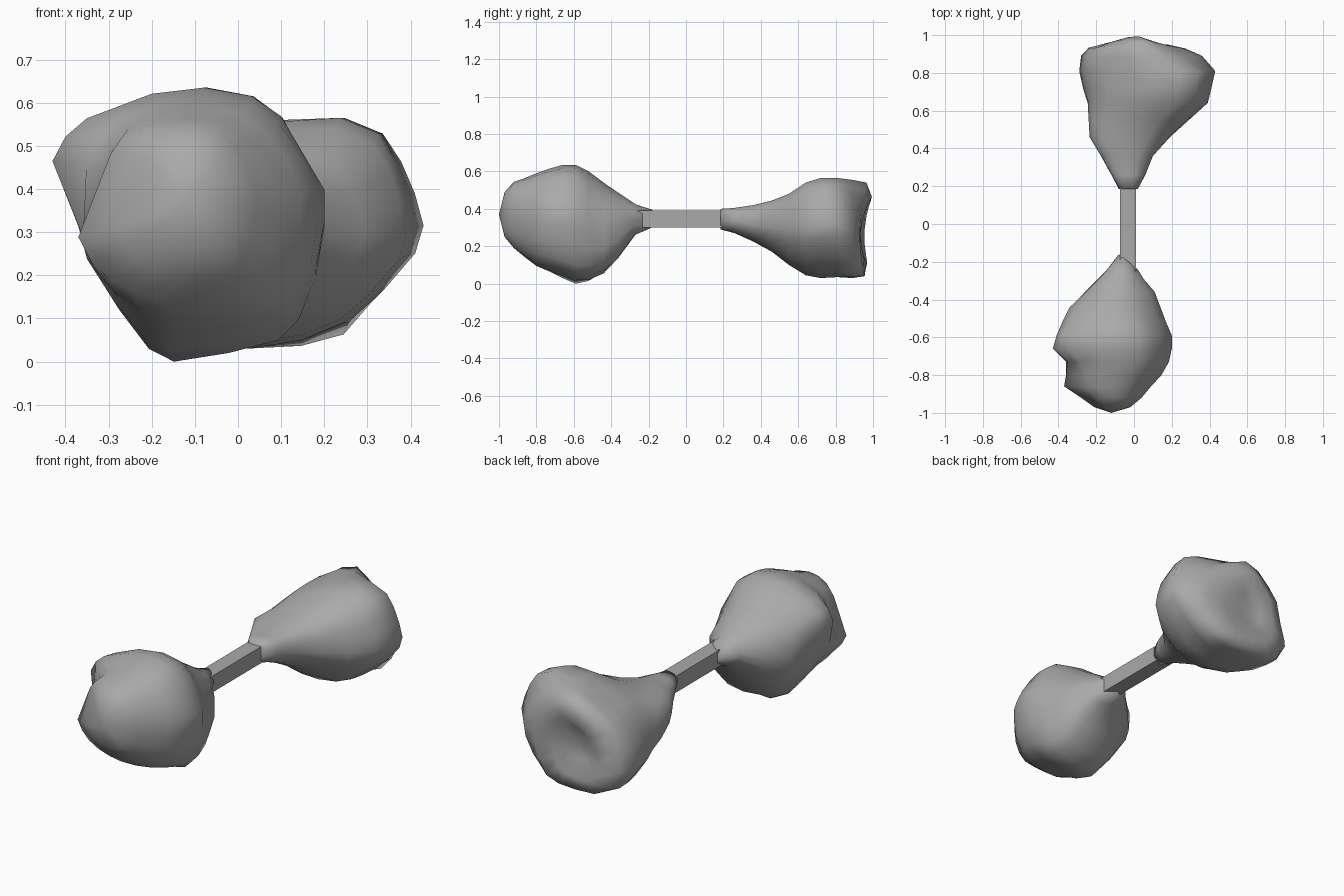
import bpy, bmesh

cube = bpy.data.objects.get("Cube")
if cube:
    bpy.data.objects.remove(cube, do_unlink=True)

grey = bpy.data.materials.new("stone grey")
grey.use_nodes = True
colour = (0.4, 0.4, 0.4, 1)
grey.diffuse_color = colour
grey.node_tree.nodes["Principled BSDF"].inputs["Base Color"].default_value = colour


def add_object(name, bm, smooth):
    bmesh.ops.recalc_face_normals(bm, faces=bm.faces)
    mesh = bpy.data.meshes.new(name)
    bm.to_mesh(mesh)
    bm.free()
    mesh.materials.append(grey)
    if smooth:
        mesh.shade_smooth()
    obj = bpy.data.objects.new(name, mesh)
    bpy.context.collection.objects.link(obj)
    return obj


def normalise(points):
    """Stretch a 2D outline to fill the box from -1 to 1."""
    axes = []
    for values in zip(*points):
        lo, hi = min(values), max(values)
        axes.append([2 * (v - lo) / (hi - lo) - 1 for v in values])
    return list(zip(*axes))


def lump(name, outlines, rings, tip):
    """Loft rings along y: (y, x0, x1, z0, z1, shape, x slant, z slant, z curve).
    Shape runs from 0 (neck outline) through 1 (middle) to 2 (end).
    The slants and the curve may be left out."""
    bm = bmesh.new()
    shapes = [normalise(outline) for outline in outlines]
    n = len(shapes[0])
    loops = []
    for ring in rings:
        y, x0, x1, z0, z1, w, sx, sz, curve = ring + (0,) * (9 - len(ring))
        i = min(int(w), 1)
        f = w - i
        mixed = [(p[0] + f * (q[0] - p[0]), p[1] + f * (q[1] - p[1]))
                 for p, q in zip(shapes[i], shapes[i + 1])]
        loops.append([bm.verts.new(((x0 + x1 + u * (x1 - x0)) / 2,
                                    y + sx * u + sz * v + curve * v * v,
                                    (z0 + z1 + v * (z1 - z0)) / 2))
                      for u, v in normalise(mixed)])
    for a, b in zip(loops, loops[1:]):
        for i in range(n):
            j = (i + 1) % n
            bm.faces.new((a[i], a[j], b[j], b[i]))
    # close the outer end on its middle point, and the hidden neck flat
    centre = bm.verts.new(tip)
    last = loops[-1]
    for i in range(n):
        bm.faces.new((last[i], last[(i + 1) % n], centre))
    bm.faces.new(loops[0])
    return add_object(name, bm, True)


# Front lump: bulges to a corner at the upper side and a keel below
front_neck = [(1, -.1), (1, .2), (.85, .5), (.6, .75), (.3, .95), (0, 1),
              (-.35, .95), (-.65, .8), (-.8, .6), (-.95, .35), (-1, 0),
              (-.9, -.3), (-.7, -.55), (-.45, -.75), (-.15, -.92), (.25, -1),
              (.65, -.95), (.9, -.75), (1, -.45)]
front_middle = [(.2, .31), (.2, .39), (.15, .48), (.1, .57), (.03, .62), (-.08, .64),
                (-.2, .625), (-.35, .565), (-.4, .52), (-.43, .46), (-.37, .3),
                (-.35, .22), (-.29, .12), (-.22, .03), (-.16, 0), (-.03, .02),
                (.09, .05), (.14, .1), (.18, .2)]
front_end = [(1, -.1), (1, .2), (.88, .5), (.7, .75), (.45, .95), (.1, 1),
             (-.25, .95), (-.55, .8), (-.67, .62), (-.75, .4), (-1, -.3),
             (-.88, -.55), (-.7, -.75), (-.45, -.9), (-.15, -1), (.2, -1),
             (.55, -.95), (.8, -.75), (.95, -.45)]
lump("front_lump", (front_neck, front_middle, front_end), [
    (-.2, -.08, .02, .29, .4, 0, -.04),
    (-.27, -.15, .05, .26, .425, 0, -.02),
    (-.36, -.26, .11, .14, .485, .1),
    (-.44, -.34, .14, .055, .54, .3),
    (-.52, -.38, .17, .015, .6, .7),
    (-.59, -.41, .2, 0, .635, 1),
    (-.66, -.43, .2, .03, .635, 1),
    (-.73, -.36, .185, .065, .615, 1.5),
    (-.8, -.36, .145, .095, .59, 1.9),
    (-.86, -.37, .09, .14, .565, 2),
    (-.92, -.28, .04, .19, .545, 2),
    (-.97, -.21, -.02, .25, .49, 2),
], (-.12, -1, .37))

# Back lump: flares from the bar to a broad end with a shallow groove across it
back_neck = [(1, -.1), (1, .2), (.95, .5), (.8, .8), (.45, 1), (0, 1),
             (-.4, .95), (-.75, .8), (-.95, .55), (-1, .2), (-.9, -.2),
             (-.7, -.5), (-.4, -.8), (0, -1), (.3, -.95), (.6, -.8),
             (.8, -.6), (.95, -.35)]
back_middle = [(.43, .315), (.41, .39), (.38, .465), (.34, .53), (.25, .565),
               (.1, .555), (-.02, .51), (-.14, .46), (-.22, .39), (-.265, .28),
               (-.29, .18), (-.22, .08), (-.12, .04), (.02, .03), (.15, .05),
               (.25, .09), (.33, .16), (.41, .25)]
back_end = [(.36, .27), (.34, .34), (.3, .4), (.24, .46), (.17, .51), (.08, .55),
            (-.03, .525), (-.13, .465), (-.21, .4), (-.25, .28), (-.28, .18),
            (-.22, .08), (-.12, .035), (.02, .03), (.15, .035), (.25, .06),
            (.31, .13), (.35, .21)]
lump("back_lump", (back_neck, back_middle, back_end), [
    (.185, -.08, .02, .29, .4, 0),
    (.26, -.12, .06, .27, .405, 0),
    (.36, -.175, .1, .225, .42, 0),
    (.46, -.235, .19, .17, .445, .2),
    (.55, -.24, .29, .1, .48, .5),
    (.64, -.245, .39, .045, .54, .7),
    (.72, -.27, .41, .03, .565, .9),
    (.81, -.29, .43, .035, .565, 1.1),
    (.89, -.28, .36, .03, .555, 1.9),
    (.93, -.24, .27, .04, .54, 2, 0, .005, .03),
    (.945, -.15, .16, .11, .465, 2, -.01, .015, .035),
    (.935, -.08, .08, .2, .38, 1.5, 0, .01),
], (0, .925, .28))

# Square bar joining the two lumps
bm = bmesh.new()
bmesh.ops.create_cube(bm, size=1)
for v in bm.verts:
    v.co = (-.032 + .085 * v.co.x, -.02 + .5 * v.co.y, .345 + .09 * v.co.z)
add_object("connecting_bar", bm, False)
